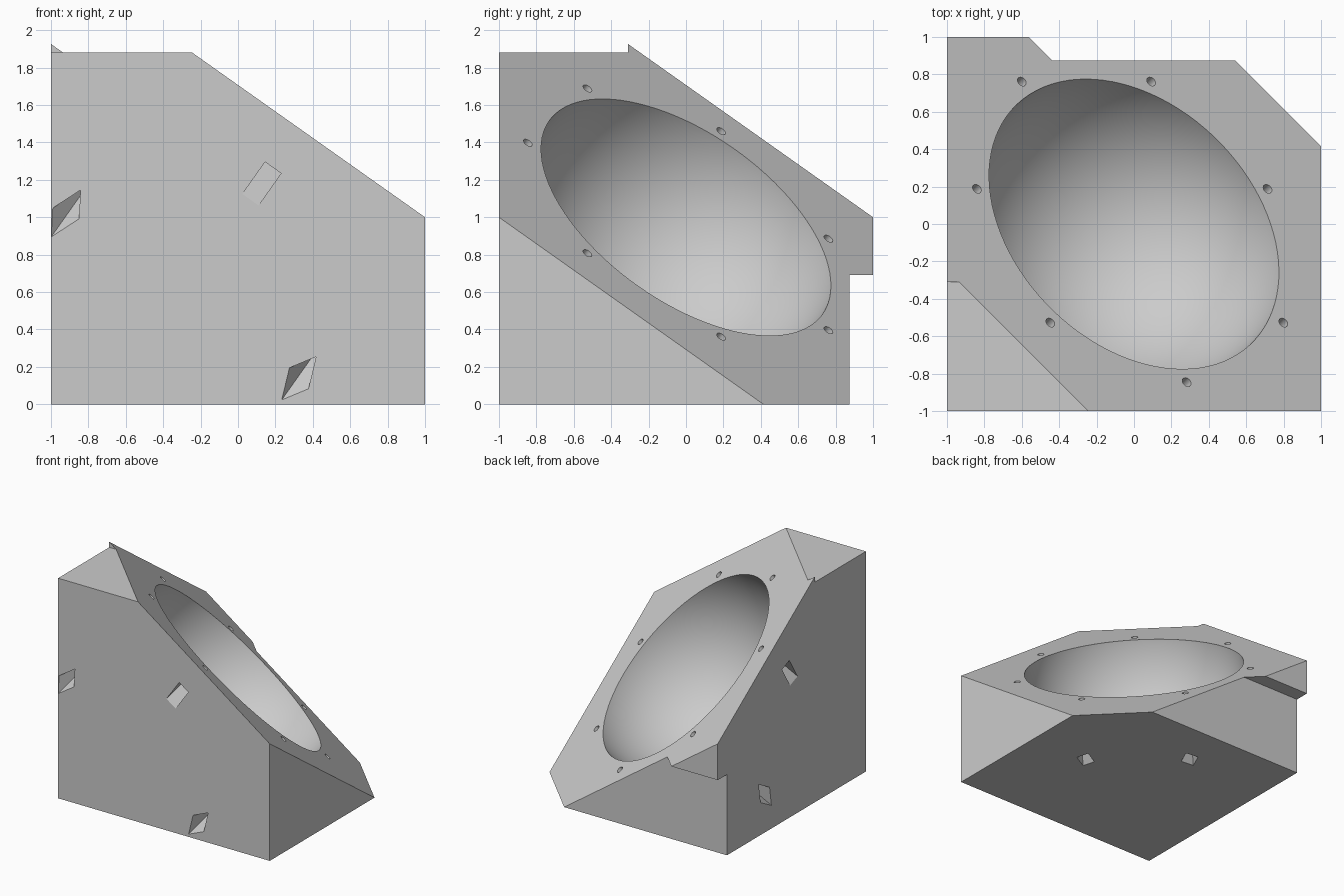
import bpy, bmesh, math
from mathutils import Matrix, Vector

if "Cube" in bpy.data.objects:
    bpy.data.objects.remove(bpy.data.objects["Cube"])

# Local frame of the slanted mating face: U and V lie in it, N points out
N = Vector((0.5, 0.5, math.sqrt(0.5)))
U = (Vector((0, -1, 0)) + N * 0.5).normalized()
V = N.cross(U)
FACE = Matrix.Translation((0, 0, 1)) @ Matrix((U, V, N)).transposed().to_4x4()

BOWL_RADIUS = 0.895
BOLT_CIRCLE = 0.976
BOLTS = 7

grey = bpy.data.materials.new("light grey")
grey.use_nodes = True
grey.diffuse_color = (0.6, 0.6, 0.6, 1)
grey.node_tree.nodes["Principled BSDF"].inputs["Base Color"].default_value = (0.6, 0.6, 0.6, 1)


def finish(name, bm, matrix=Matrix()):
    bmesh.ops.recalc_face_normals(bm, faces=bm.faces)
    mesh = bpy.data.meshes.new(name)
    bm.to_mesh(mesh)
    bm.free()
    mesh.transform(matrix)
    mesh.materials.append(grey)
    obj = bpy.data.objects.new(name, mesh)
    bpy.context.collection.objects.link(obj)
    return obj


def prism(name, sides, radius, top, bottom, matrix, turn=0.0):
    """Upright prism between two local heights."""
    bm = bmesh.new()
    bmesh.ops.create_cone(bm, cap_ends=True, segments=sides, radius1=radius, radius2=radius,
                          depth=top - bottom,
                          matrix=Matrix.Translation((0, 0, (top + bottom) / 2))
                          @ Matrix.Rotation(turn, 4, "Z"))
    return finish(name, bm, matrix)


def cut(target, cutter):
    """Subtract the cutter and throw it away."""
    cutter.hide_render = True
    mod = target.modifiers.new("cut", "BOOLEAN")
    mod.operation, mod.solver, mod.object = "DIFFERENCE", "EXACT", cutter
    bpy.context.view_layer.objects.active = target
    bpy.ops.object.modifier_apply(modifier=mod.name)
    bpy.data.objects.remove(cutter)


# Block: stepped side profile extruded across the width
profile = [(-1, 0), (0.875, 0), (0.875, 0.69), (1, 0.69),
           (1, 2), (-0.31, 2), (-0.31, 1.88), (-1, 1.88)]
bm = bmesh.new()
side = bm.faces.new([bm.verts.new((-1, y, z)) for y, z in profile])
moved = bmesh.ops.extrude_face_region(bm, geom=[side], use_keep_orig=True)["geom"]
bmesh.ops.translate(bm, vec=(2, 0, 0),
                    verts=[v for v in moved if isinstance(v, bmesh.types.BMVert)])
block = finish("mould_block", bm)

# Slanted mating face
cut(block, prism("slant_cutter", 4, 4, 4, 0, FACE))

# Hemispherical bowl: quarter arc spun about the face normal
bm = bmesh.new()
arc = [math.radians(a) for a in range(-90, 0, 3)] + [math.radians(-1)]
points = [(BOWL_RADIUS * math.cos(a), 0, BOWL_RADIUS * math.sin(a)) for a in arc]
points += [(BOWL_RADIUS, 0, 0.3), (0, 0, 0.3)]
verts = [bm.verts.new(p) for p in points]
edges = [bm.edges.new(pair) for pair in zip(verts, verts[1:])]
bmesh.ops.spin(bm, geom=verts + edges, cent=(0, 0, 0), axis=(0, 0, 1),
               angle=math.tau, steps=96, use_duplicate=False)
bmesh.ops.remove_doubles(bm, verts=bm.verts, dist=0.0005)
cut(block, finish("bowl_cutter", bm, FACE))

# Bolt holes, each widening into a square channel that runs out of the block
for i in range(BOLTS):
    place = (FACE @ Matrix.Rotation(math.tau * i / BOLTS, 4, "Z")
             @ Matrix.Translation((BOLT_CIRCLE, 0, 0)))
    cut(block, prism("channel_cutter", 4, 0.0525 * math.sqrt(2), -0.125, -1.7, place, math.pi / 4))
    cut(block, prism("hole_cutter", 24, 0.027, 0.1, -0.15, place))

# Smooth bowl, crisp edges
bpy.ops.object.select_all(action="DESELECT")
block.select_set(True)
bpy.context.view_layer.objects.active = block
bpy.ops.object.shade_smooth_by_angle(angle=math.radians(25))
